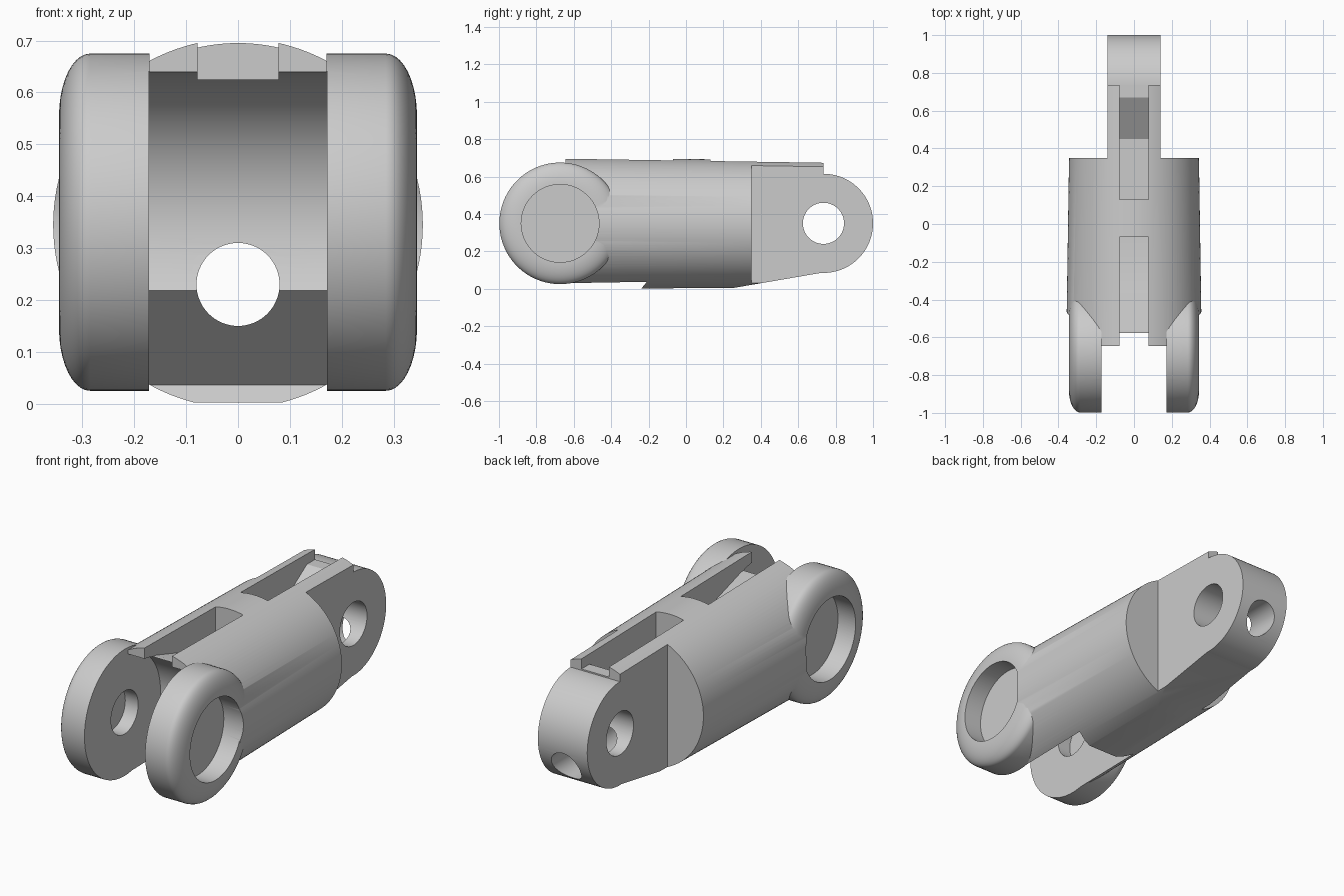
import bpy, bmesh, math
from mathutils import Matrix

if "Cube" in bpy.data.objects:
    bpy.data.objects.remove(bpy.data.objects["Cube"], do_unlink=True)

FORK_Y, TIP_Y, PIN_Z = -0.673, 0.735, 0.35
EAR_IN, EAR_R, PIN_R = 0.172, 0.325, 0.11

grey = bpy.data.materials.new("light_grey")
grey.use_nodes = True
grey.diffuse_color = (0.6, 0.6, 0.6, 1)
grey.node_tree.nodes["Principled BSDF"].inputs["Base Color"].default_value = (0.6, 0.6, 0.6, 1)


def to_object(name, bm):
    bmesh.ops.recalc_face_normals(bm, faces=bm.faces)
    mesh = bpy.data.meshes.new(name)
    bm.to_mesh(mesh)
    bm.free()
    mesh.materials.append(grey)
    ob = bpy.data.objects.new(name, mesh)
    bpy.context.collection.objects.link(ob)
    return ob


def rod(name, axis, centre, r1, r2, length, sides=96):
    """Cylinder or cone along x or y, r1 at the low end."""
    bm = bmesh.new()
    turn = Matrix.Rotation(math.pi / 2, 4, "Y") if axis == "x" else Matrix.Rotation(-math.pi / 2, 4, "X")
    bmesh.ops.create_cone(bm, cap_ends=True, segments=sides, radius1=r1, radius2=r2,
                          depth=length, matrix=Matrix.Translation(centre) @ turn)
    return to_object(name, bm)


def slab(name, points, x0, x1):
    """Side profile in y and z, extruded from x0 to x1."""
    bm = bmesh.new()
    face = bm.faces.new([bm.verts.new((x0, y, z)) for y, z in points])
    new = bmesh.ops.extrude_face_region(bm, geom=[face])["geom"]
    bmesh.ops.translate(bm, vec=(x1 - x0, 0, 0),
                        verts=[v for v in new if isinstance(v, bmesh.types.BMVert)])
    return to_object(name, bm)


def combine(ob, tool, operation="DIFFERENCE"):
    mod = ob.modifiers.new("cut", "BOOLEAN")
    mod.object, mod.operation, mod.solver = tool, operation, "EXACT"
    bpy.context.view_layer.objects.active = ob
    bpy.ops.object.modifier_apply(modifier=mod.name)
    bpy.data.objects.remove(tool, do_unlink=True)


def rect(y0, y1, z0, z1):
    return [(y0, z0), (y1, z0), (y1, z1), (y0, z1)]


def ear(side):
    """Disc with a rounded outer rim, turned around the pin axis."""
    profile = [(EAR_IN - 0.001, 0), (EAR_IN - 0.001, EAR_R)]
    for i in range(11):
        a = i / 10 * math.pi / 2
        profile.append((0.285 + 0.06 * math.sin(a), 0.205 + 0.12 * math.cos(a)))
    profile.append((0.345, 0))
    bm = bmesh.new()
    verts = [bm.verts.new((side * x, FORK_Y, PIN_Z + r)) for x, r in profile]
    edges = [bm.edges.new(pair) for pair in zip(verts, verts[1:])]
    bmesh.ops.spin(bm, geom=verts + edges, cent=(0, FORK_Y, PIN_Z), axis=(1, 0, 0),
                   angle=2 * math.pi, steps=96, use_duplicate=False)
    bmesh.ops.remove_doubles(bm, verts=bm.verts, dist=0.0001)
    return to_object("ear", bm)


# Tapered body, narrowed to a tongue at the back
link = rod("finger_link", "y", (0, 0.045, 0.345), 0.359, 0.338, 1.38, 128)
combine(link, slab("underside", [(-1, 0), (0.25, 0.004), (0.75, 0.09), (0.75, -0.3), (-1, -0.3)], -0.5, 0.5))
for s in (-1, 1):
    combine(link, slab("tongue_side", rect(0.35, 1.2, -0.2, 1), s * 0.14, s * 0.6))
    combine(link, slab("fork_side", rect(-1.1, -0.48, -0.2, 1), s * 0.27, s * 0.6))

# Rounded tongue end and fork ears
combine(link, rod("tongue_end", "x", (0, TIP_Y, PIN_Z), 0.265, 0.265, 0.28), "UNION")
for s in (-1, 1):
    combine(link, ear(s), "UNION")

# Fork gap: a concave wall and a slanted clearance below
wall = [(FORK_Y + 0.291 * math.cos(a), PIN_Z + 0.291 * math.sin(a))
        for a in (math.radians(90 - i * 117 / 32) for i in range(33))]
gap = [(-1.1, 0.641)] + wall + [(-0.21, 0.036), (-0.27, -0.035), (-1.1, -0.035)]
combine(link, slab("fork_gap", gap, -EAR_IN, EAR_IN))

# Top slots with sloping floors
combine(link, slab("front_slot", [(-0.8, 0.625), (-0.56, 0.625), (-0.35, 0.56), (-0.07, 0.55),
                                  (-0.07, 0.9), (-0.8, 0.9)], -0.078, 0.078))
combine(link, slab("back_slot", [(0.13, 0.48), (0.45, 0.48), (0.67, 0.622), (0.8, 0.622),
                                 (0.8, 0.9), (0.13, 0.9)], -0.078, 0.078))

# Pin holes, ear recesses and the long cable bore
for y in (FORK_Y, TIP_Y):
    combine(link, rod("pin_hole", "x", (0, y, PIN_Z), PIN_R, PIN_R, 1, 64))
for s in (-1, 1):
    combine(link, rod("recess", "x", (s * 0.345, FORK_Y, PIN_Z), 0.208, 0.208, 0.2))
combine(link, rod("cable_bore", "y", (0, 0, 0.23), 0.08, 0.08, 2.4, 64))

bpy.ops.object.select_all(action="DESELECT")
link.select_set(True)
bpy.context.view_layer.objects.active = link
bpy.ops.object.shade_smooth_by_angle(angle=math.radians(28))
